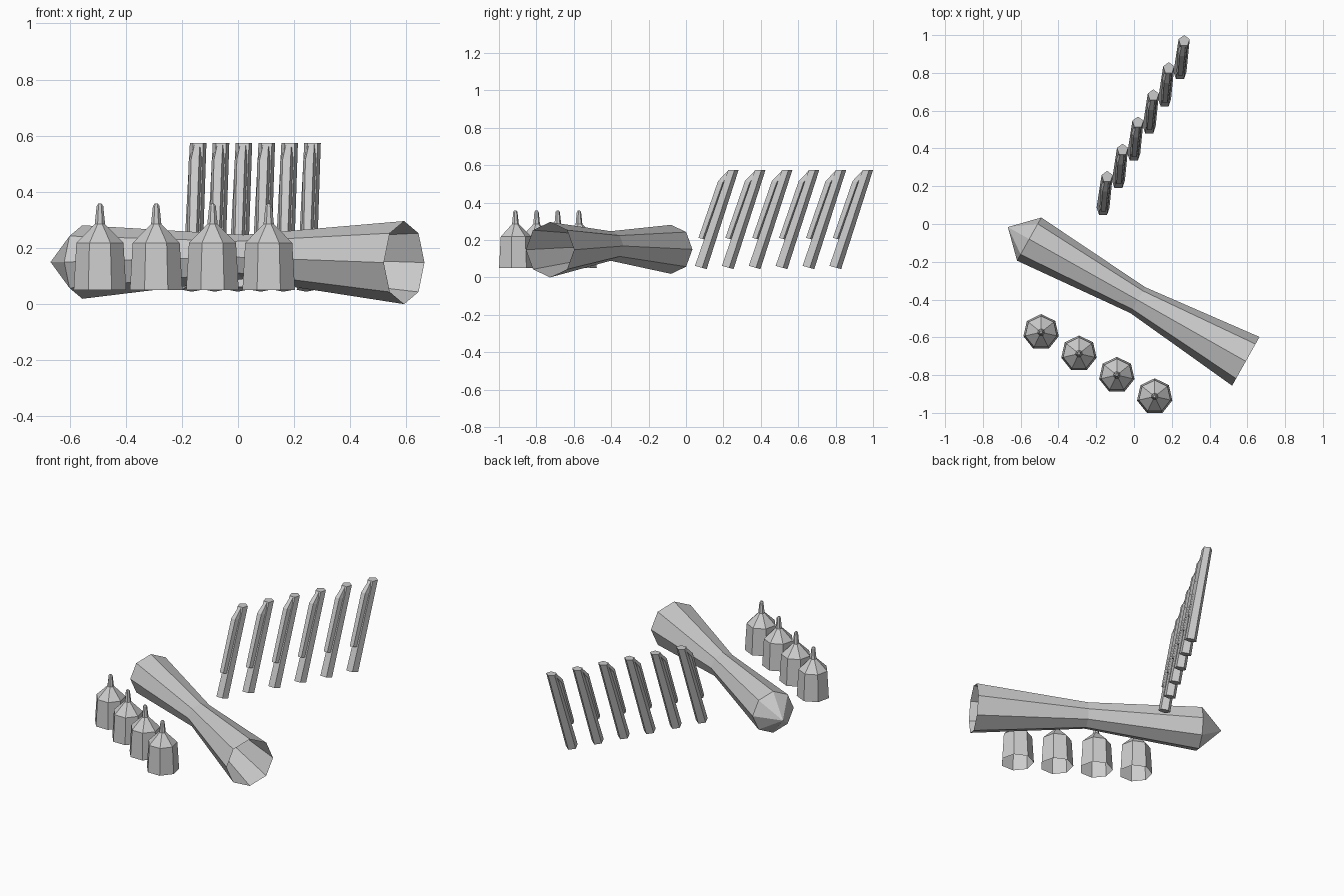
import bpy, math
from mathutils import Vector

if "Cube" in bpy.data.objects:
    bpy.data.objects.remove(bpy.data.objects["Cube"])

UP, X, Y = Vector((0, 0, 1)), Vector((1, 0, 0)), Vector((0, 1, 0))


def loft(rings, sides, start, cap_first, cap_last, verts, faces):
    """Skin rings of (centre, radius, u, v); radius 0 makes a point."""
    loops = []
    for c, r, u, v in rings:
        base = len(verts)
        if r == 0:
            verts.append(Vector(c))
            loops.append([base] * sides)
            continue
        for i in range(sides):
            a = start + 2 * math.pi * i / sides
            verts.append(Vector(c) + r * (math.cos(a) * u + math.sin(a) * v))
        loops.append(list(range(base, base + sides)))
    for lo, hi in zip(loops, loops[1:]):
        for i in range(sides):
            j = (i + 1) % sides
            quad = [lo[i], lo[j], hi[j], hi[i]]
            faces.append(list(dict.fromkeys(quad)))
    if cap_first:
        faces.append(loops[0][::-1])
    if cap_last:
        faces.append(loops[-1])


def make(name, verts, faces, location=(0, 0, 0)):
    mesh = bpy.data.meshes.new(name)
    mesh.from_pydata([tuple(v) for v in verts], [], faces)
    mesh.update()
    ob = bpy.data.objects.new(name, mesh)
    ob.location = location
    bpy.context.collection.objects.link(ob)
    return ob


# Large waisted tube: pointed at the left, open at the right
side = Vector((0.49, 0.872, 0))
verts, faces = [], []
loft([((-0.668, -0.016, 0.15), 0, side, UP),
      ((-0.555, -0.08, 0.15), 0.131, side, UP),
      ((0.02, -0.403, 0.168), 0.079, side, UP),
      ((0.592, -0.727, 0.148), 0.148, side, UP)],
     8, 0, False, False, verts, faces)
make("waisted_tube", verts, faces)

# Row of four seven-sided bells with spikes, open underneath
profile = [(0.05, 0.096), (0.218, 0.086), (0.285, 0.019), (0.35, 0.012), (0.358, 0.006)]
for n in range(4):
    verts, faces = [], []
    loft([((0, 0, z), r, X, Y) for z, r in profile], 7, math.pi / 2,
         False, True, verts, faces)
    make(f"spiked_bell_{n + 1}", verts, faces,
         (-0.492 + 0.2005 * n, -0.573 - 0.1133 * n, 0))

# Row of six leaning five-sided sticks, each with a slim front clip
tilt = Vector((0, 0.96, -0.27))
for n in range(6):
    verts, faces = [], []
    loft([((-0.164, 0.076, 0.054), 0.036, X, tilt),
          ((-0.142, 0.25, 0.574), 0.031, X, Y)],
         5, math.pi / 2, True, True, verts, faces)
    loft([((-0.162, 0.083, 0.207), 0.021, X, tilt),
          ((-0.153, 0.190, 0.51), 0.024, X, tilt),
          ((-0.145, 0.238, 0.568), 0.016, X, tilt)],
         5, math.pi / 2, True, True, verts, faces)
    make(f"clipped_stick_{n + 1}", verts, faces, (0.0815 * n, 0.1438 * n, 0))
